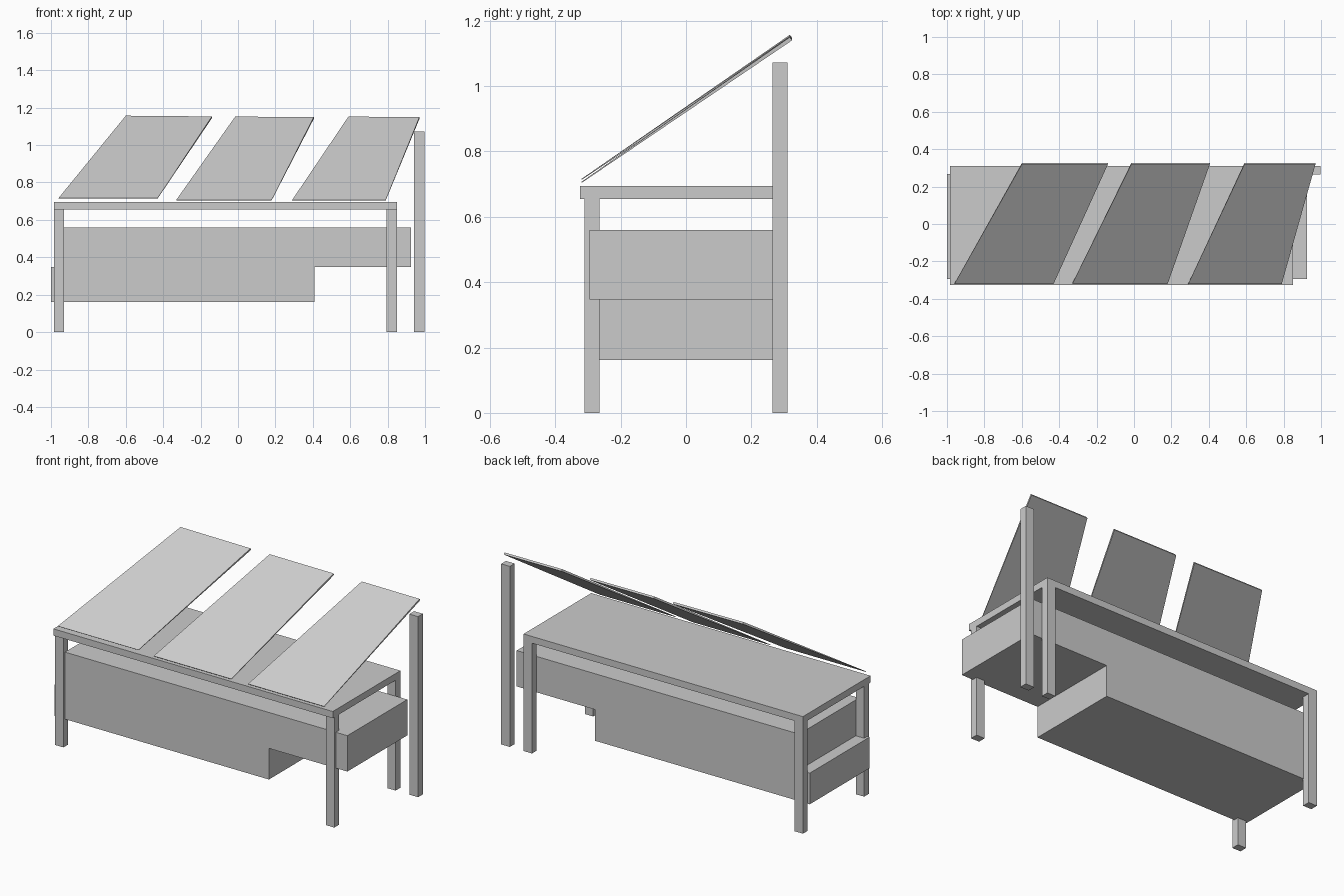
import bpy
import bmesh
from mathutils import Vector

default = bpy.data.objects.get("Cube")
if default:
    bpy.data.objects.remove(default, do_unlink=True)

# One plain grey for the whole model
grey = bpy.data.materials.new("light_grey")
grey.use_nodes = True
color = (0.6, 0.6, 0.6, 1)
grey.diffuse_color = color
grey.node_tree.nodes["Principled BSDF"].inputs["Base Color"].default_value = color


def finish(name, bm):
    bmesh.ops.recalc_face_normals(bm, faces=bm.faces)
    mesh = bpy.data.meshes.new(name)
    bm.to_mesh(mesh)
    bm.free()
    mesh.materials.append(grey)
    obj = bpy.data.objects.new(name, mesh)
    bpy.context.collection.objects.link(obj)
    return obj


def box(name, x, y, z):
    """Box spanning the given (min, max) range on each axis."""
    bm = bmesh.new()
    bmesh.ops.create_cube(bm, size=1)
    for v in bm.verts:
        v.co = [r[0] + (c + 0.5) * (r[1] - r[0]) for c, r in zip(v.co, (x, y, z))]
    return finish(name, bm)


def panel(name, front_x, back_x, front_z, back_z):
    """Slanted plate, thin at the front edge and thicker at the back."""
    top = [Vector((front_x[0], -0.32, front_z)), Vector((front_x[1], -0.32, front_z)),
           Vector((back_x[1], 0.318, back_z[1])), Vector((back_x[0], 0.318, back_z[0]))]
    normal = (top[1] - top[0]).cross(top[3] - top[0]).normalized()
    bm = bmesh.new()
    upper = [bm.verts.new(p) for p in top]
    lower = [bm.verts.new(p - normal * t)
             for p, t in zip(top, (0.003, 0.003, 0.012, 0.012))]
    bm.faces.new(upper)
    bm.faces.new(lower[::-1])
    for i in range(4):
        j = (i + 1) % 4
        bm.faces.new((upper[i], lower[i], lower[j], upper[j]))
    return finish(name, bm)


# Table top and its four legs
box("table_top", (-0.985, 0.85), (-0.325, 0.31), (0.655, 0.695))
for side, x in (("right", (-0.985, -0.93)), ("left", (0.795, 0.85))):
    for end, y in (("front", (-0.31, -0.265)), ("back", (0.265, 0.31))):
        box(f"{end}_{side}_leg", x, y, (0, 0.66))

# Two stacked bodies under the top, offset sideways
box("upper_body", (-0.93, 0.925), (-0.295, 0.267), (0.347, 0.56))
box("lower_body", (-1.0, 0.41), (-0.295, 0.267), (0.162, 0.347))

# Free-standing post
box("tall_post", (0.94, 0.997), (0.265, 0.31), (0, 1.072))

# Three slanted panels
panel("right_panel", (-0.96, -0.43), (-0.60, -0.14), 0.716, (1.157, 1.153))
panel("middle_panel", (-0.33, 0.18), (-0.015, 0.405), 0.707, (1.152, 1.150))
panel("left_panel", (0.29, 0.79), (0.59, 0.97), 0.707, (1.152, 1.150))
